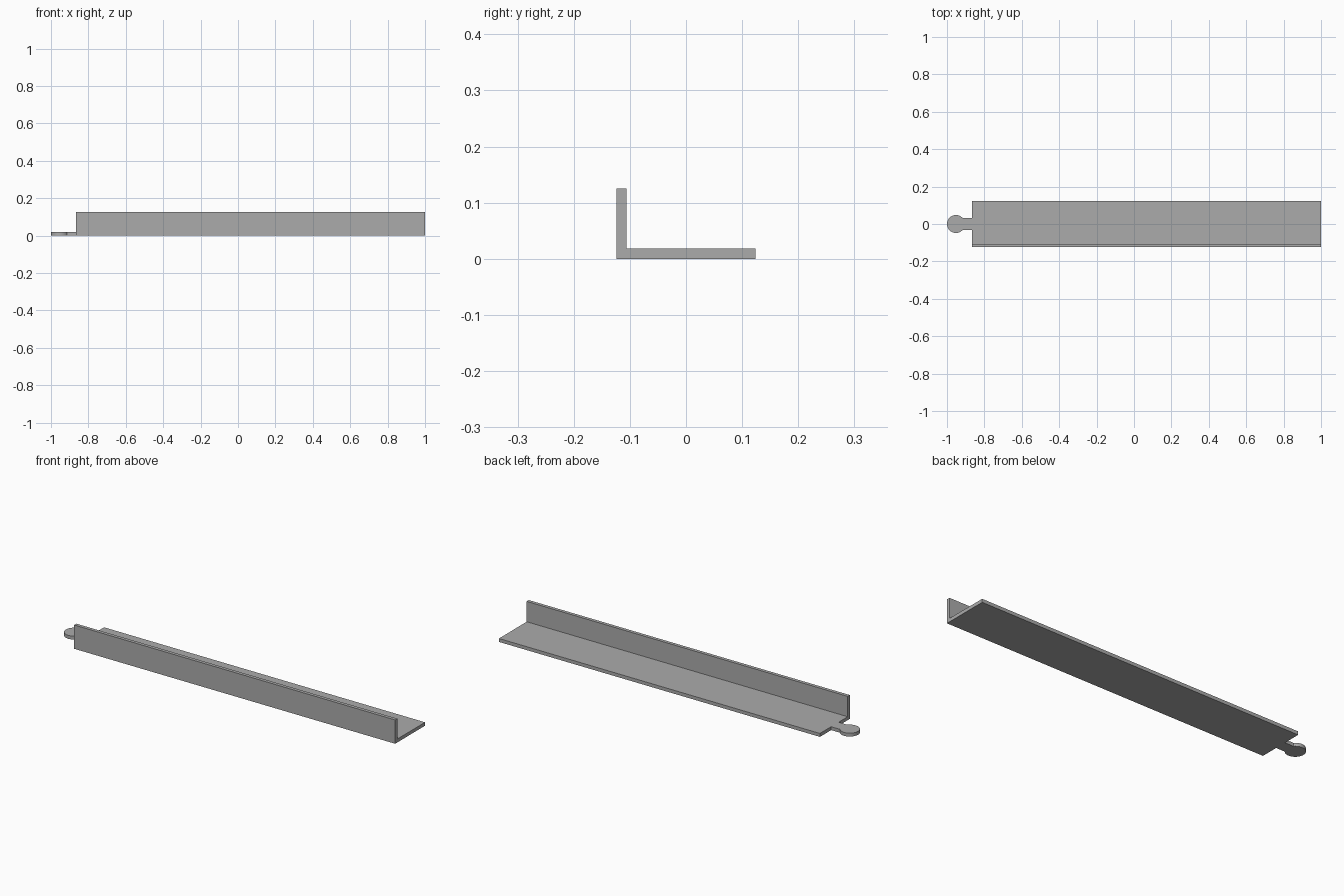
import bpy, bmesh, math
from mathutils import Vector

cube = bpy.data.objects.get("Cube")
if cube:
    bpy.data.objects.remove(cube, do_unlink=True)

grey = bpy.data.materials.new("plain grey")
grey.use_nodes = True
COLOUR = (0.41, 0.41, 0.41, 1)
grey.diffuse_color = COLOUR
grey.node_tree.nodes["Principled BSDF"].inputs["Base Color"].default_value = COLOUR


def extrude(name, outline, direction):
    """Make a solid by sweeping a closed outline along a direction."""
    bm = bmesh.new()
    face = bm.faces.new([bm.verts.new(p) for p in outline])
    swept = bmesh.ops.extrude_face_region(bm, geom=[face], use_keep_orig=True)
    verts = [g for g in swept["geom"] if isinstance(g, bmesh.types.BMVert)]
    bmesh.ops.translate(bm, verts=verts, vec=Vector(direction))
    bmesh.ops.recalc_face_normals(bm, faces=bm.faces)
    mesh = bpy.data.meshes.new(name)
    bm.to_mesh(mesh)
    bm.free()
    mesh.materials.append(grey)
    obj = bpy.data.objects.new(name, mesh)
    bpy.context.collection.objects.link(obj)
    return obj


THICK = 0.018
HALF_WIDTH = 0.124
HEIGHT = 0.125
BODY_END = -0.865

# L-shaped rail: flat base with an upright wall along the front
profile = [(-HALF_WIDTH, 0), (HALF_WIDTH, 0), (HALF_WIDTH, THICK),
           (-HALF_WIDTH + THICK, THICK), (-HALF_WIDTH + THICK, HEIGHT),
           (-HALF_WIDTH, HEIGHT)]
extrude("angle_rail", [(BODY_END, y, z) for y, z in profile], (1 - BODY_END, 0, 0))

# Connector tab: straight neck ending in a round knob
RADIUS, NECK = 0.048, 0.031
centre = -1 + RADIUS
start = math.asin(NECK / RADIUS)
STEPS = 48
outline = [(BODY_END, -NECK, 0), (BODY_END, NECK, 0)]
for i in range(STEPS + 1):
    a = start + (2 * math.pi - 2 * start) * i / STEPS
    outline.append((centre + RADIUS * math.cos(a), RADIUS * math.sin(a), 0))
tab = extrude("connector_tab", outline, (0, 0, THICK))

# Smooth the round rim, keep the other edges sharp
bpy.ops.object.select_all(action="DESELECT")
tab.select_set(True)
bpy.context.view_layer.objects.active = tab
bpy.ops.object.shade_smooth_by_angle(angle=math.radians(30))
